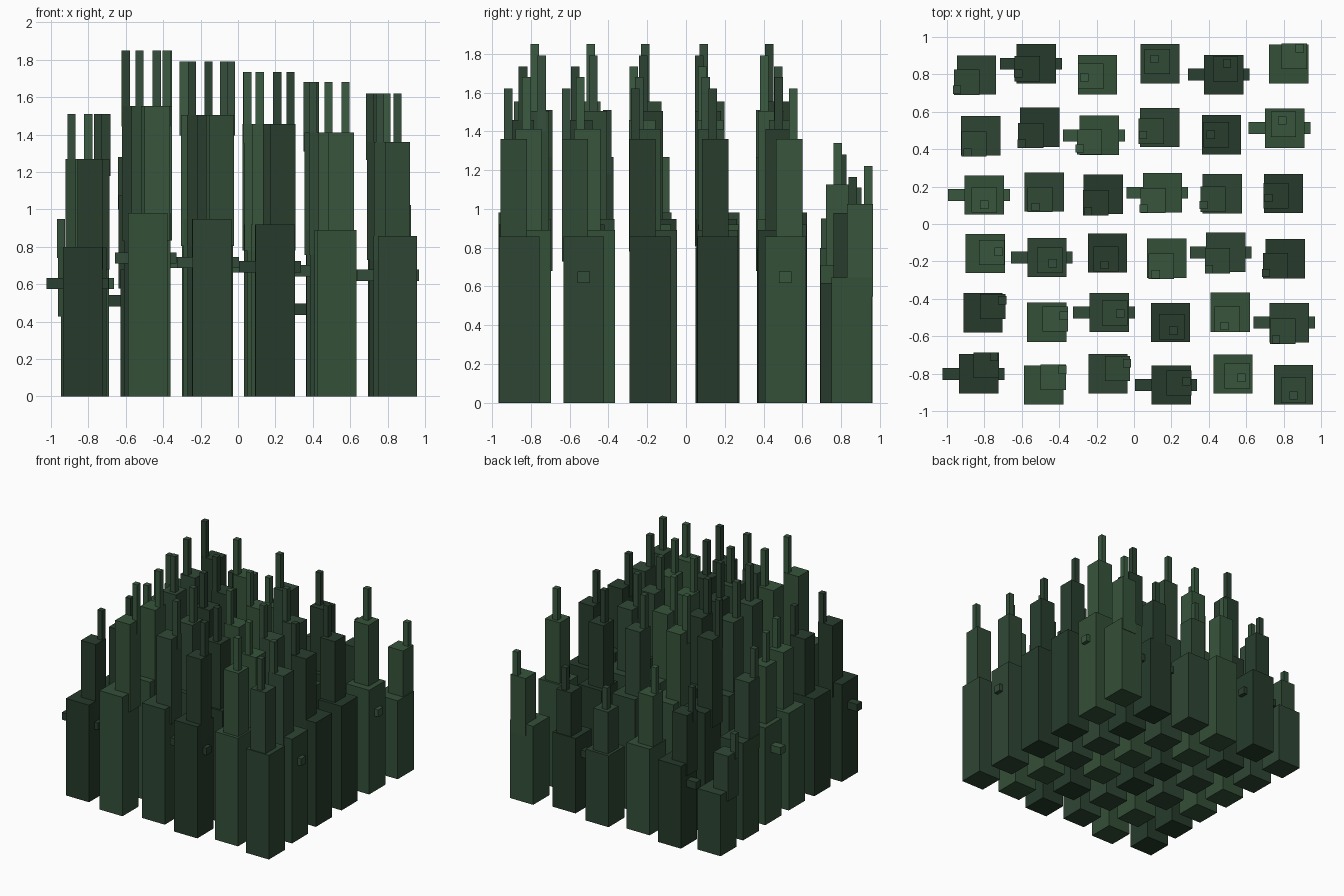
import bpy
from math import sin, cos, pi

if "Cube" in bpy.data.objects:
    bpy.data.objects.remove(bpy.data.objects["Cube"])

# three green tones, each with a darker base and lighter upper tiers
TONES = [(0.019, 0.042, 0.024), (0.034, 0.080, 0.040), (0.027, 0.060, 0.033)]
mats = {}
for t, rgb in enumerate(TONES):
    for part, k in (("base", 1.0), ("mid", 1.12), ("spire", 1.3), ("arm", 1.2)):
        m = bpy.data.materials.new(f"green_{t}_{part}")
        m.diffuse_color = tuple(v * k for v in rgb) + (1,)
        m.use_nodes = True
        m.node_tree.nodes["Principled BSDF"].inputs["Base Color"].default_value = m.diffuse_color
        mats[t, part] = m


def box(name, x, y, z0, z1, sx, sy, mat):
    a, b = sx / 2, sy / 2
    v = [(x + i * a, y + j * b, z) for z in (z0, z1)
         for i, j in ((-1, -1), (1, -1), (1, 1), (-1, 1))]
    f = [(3, 2, 1, 0), (4, 5, 6, 7)] + [(i, (i + 1) % 4, (i + 1) % 4 + 4, i + 4) for i in range(4)]
    me = bpy.data.meshes.new(name)
    me.from_pydata(v, [], f)
    me.materials.append(mat)
    ob = bpy.data.objects.new(name, me)
    bpy.context.collection.objects.link(ob)


# total heights per column: ordinary rows, and the lower back row
FULL = [1.51, 1.85, 1.79, 1.735, 1.68, 1.62]
BACK = [0.95, 1.28, 1.34, 1.11, 1.165, 1.22]
STEP = 0.3316

for r in range(6):
    for c in range(6):
        h = BACK[c] if r == 5 else FULL[c]
        tone = (c + r // 2) % 3
        # gently waving grid position
        x = (c - 2.5) * STEP + 0.026 + 0.032 * sin(0.5 * c + 0.75 * r - 0.1) - 0.0
        x -= 0.024
        y = (r - 2.5) * STEP - 0.002 + 0.030 * cos(0.62 * r - 0.06 * c + pi * c)
        # upper tiers drift around the tower
        ox = 0.104 * cos(0.45 * (c - 1.5) + 0.75 * r)
        oy = 0.091 * cos(0.45 * c + 0.73 * r)
        tag = f"{r}_{c}"
        box("tower_base_" + tag, x, y, 0, 0.53 * h, 0.21, 0.21, mats[tone, "base"])
        box("tower_mid_" + tag, x + ox / 2, y + oy / 2, 0.45 * h, 0.84 * h,
            0.135, 0.135, mats[tone, "mid"])
        box("tower_spire_" + tag, x + ox, y + oy, 0.78 * h, h, 0.044, 0.044, mats[tone, "spire"])
        # cross beam through every third tower
        if (c + r) % 3 == 0:
            box("cross_beam_" + tag, x - 0.028, y, 0.4 * h - 0.03, 0.4 * h + 0.03,
                0.33, 0.064, mats[tone, "arm"])
